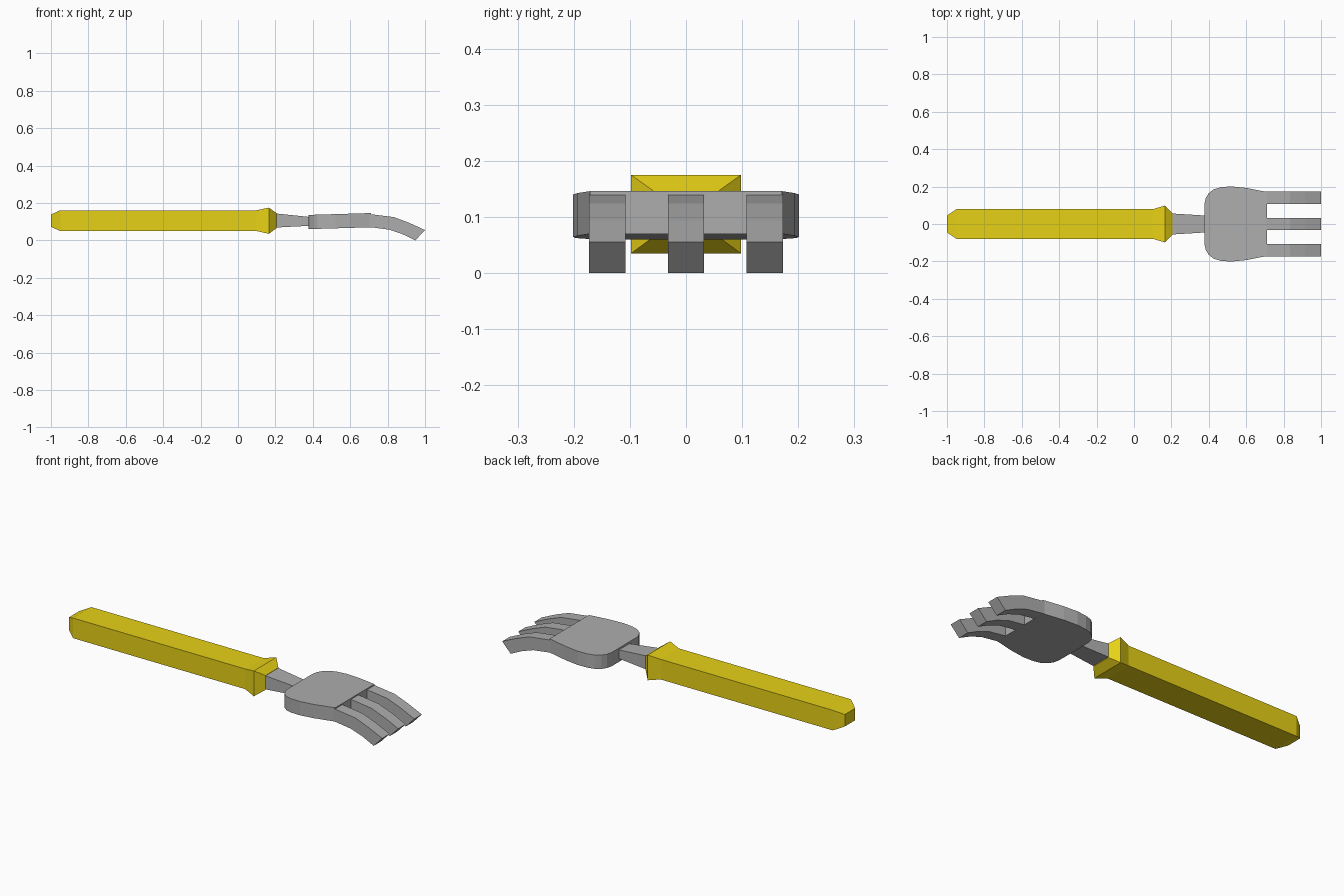
import bpy, bmesh

if "Cube" in bpy.data.objects:
    bpy.data.objects.remove(bpy.data.objects["Cube"])


def material(name, rgb):
    m = bpy.data.materials.new(name)
    m.diffuse_color = (*rgb, 1)
    m.use_nodes = True
    m.node_tree.nodes["Principled BSDF"].inputs["Base Color"].default_value = m.diffuse_color
    return m


yellow = material("yellow", (0.80, 0.64, 0.008))
grey = material("grey", (0.42, 0.42, 0.42))


def loft(name, rings, mat):
    """Closed solid through a series of rings with equal point counts."""
    bm = bmesh.new()
    loops = [[bm.verts.new(p) for p in ring] for ring in rings]
    for a, b in zip(loops, loops[1:]):
        for i in range(len(a)):
            j = (i + 1) % len(a)
            bm.faces.new((a[i], a[j], b[j], b[i]))
    bm.faces.new(loops[0])
    bm.faces.new(loops[-1])
    bmesh.ops.recalc_face_normals(bm, faces=bm.faces)
    me = bpy.data.meshes.new(name)
    bm.to_mesh(me)
    bm.free()
    me.materials.append(mat)
    ob = bpy.data.objects.new(name, me)
    bpy.context.collection.objects.link(ob)
    return ob


def section(x, half, low, high):
    return [(x, -half, low), (x, half, low), (x, half, high), (x, -half, high)]


# Square handle with chamfered butt and flared collar
loft("handle", [section(*s) for s in (
    (-1.0, 0.045, 0.072, 0.138),
    (-0.95, 0.079, 0.050, 0.161),
    (0.10, 0.079, 0.050, 0.161),
    (0.165, 0.098, 0.035, 0.175),
    (0.207, 0.056, 0.066, 0.145))], yellow)

# Tapering neck
loft("neck", [section(0.19, 0.057, 0.068, 0.145),
              section(0.385, 0.045, 0.078, 0.125)], grey)

# Plate: mirrored outline, tilted slightly upwards towards the tines
half = [(0.377, 0.11), (0.384, 0.14), (0.40, 0.165), (0.425, 0.185),
        (0.465, 0.197), (0.52, 0.201), (0.60, 0.193), (0.712, 0.171)]
outline = half + [(x, -y) for x, y in reversed(half)]


def plate_ring(z):
    return [(x, y, z + 0.03 * (x - 0.377)) for x, y in outline]


loft("plate", [plate_ring(0.060), plate_ring(0.136)], grey)

# Three bent tines: (top x, top z, bottom x, bottom z)
bends = [(0.700, 0.141, 0.690, 0.073), (0.835, 0.124, 0.810, 0.057),
         (0.915, 0.094, 0.880, 0.033), (1.000, 0.055, 0.948, 0.000)]
w = 0.0325
for i, y in enumerate((-0.14, 0, 0.14)):
    loft(f"tine_{i + 1}", [[(bx, y - w, bz), (bx, y + w, bz),
                            (tx, y + w, tz), (tx, y - w, tz)]
                           for tx, tz, bx, bz in bends], grey)
